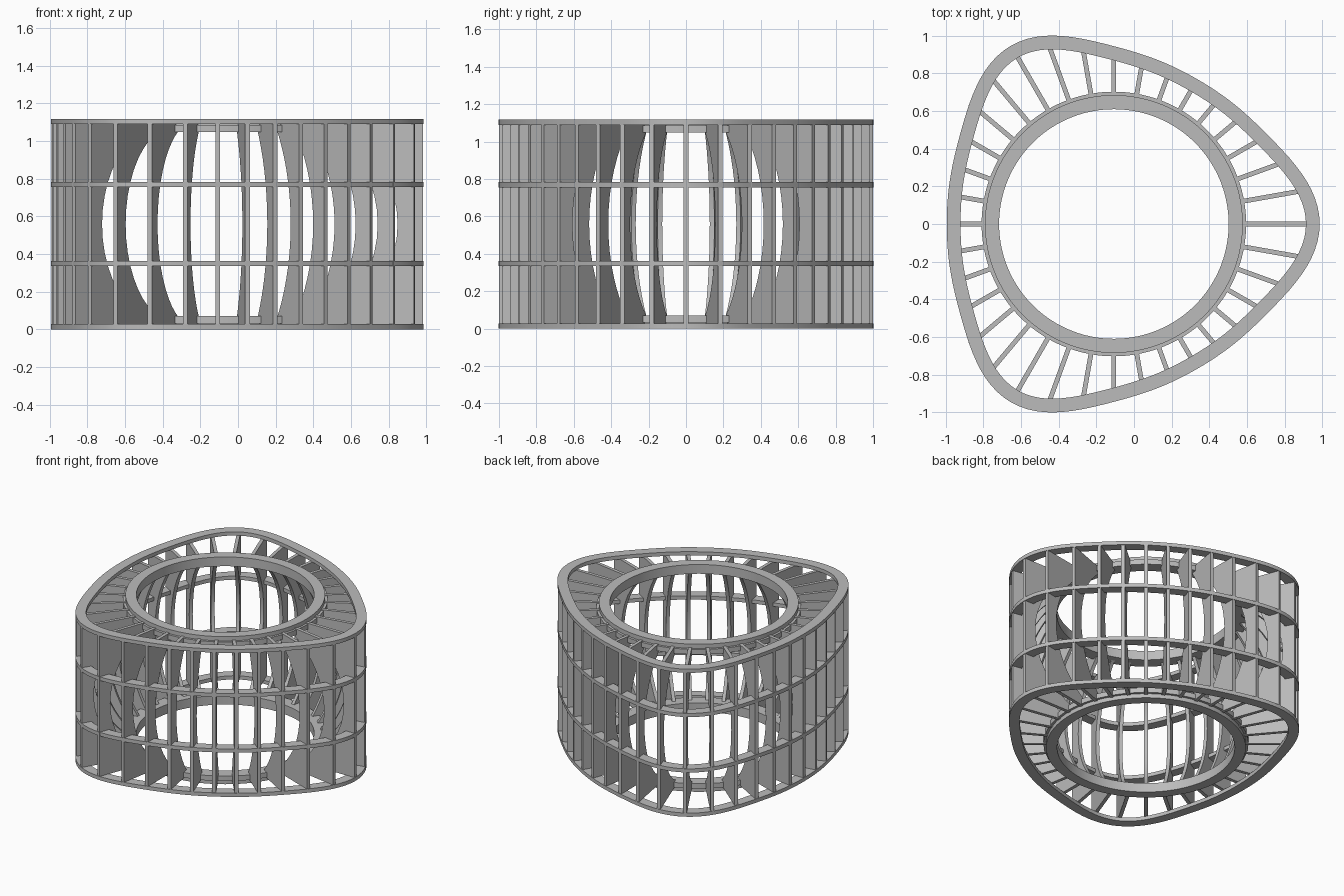
import bpy, bmesh, math
from mathutils import Vector, Matrix

cube = bpy.data.objects.get("Cube")
if cube:
    bpy.data.objects.remove(cube, do_unlink=True)

HEIGHT = 1.118
CENTRE = Vector((-0.107, 0, 0))
RIM_WIDTH = 0.073
PLATE = 0.028
FINS = 36
SEGMENTS = 144

grey = bpy.data.materials.new("plain_grey")
grey.use_nodes = True
grey.diffuse_color = (0.5, 0.5, 0.5, 1)
grey.node_tree.nodes["Principled BSDF"].inputs["Base Color"].default_value = (0.5, 0.5, 0.5, 1)


def outer_radius(a):
    """Three-lobed outline of the shell."""
    return 0.968 + 0.098 * math.cos(3 * a) + 0.023 * math.cos(6 * a) + 0.005 * math.cos(9 * a)


def outline_point(a):
    return Vector((math.cos(a), math.sin(a), 0)) * outer_radius(a)


def lobed(inset):
    """Outline moved inwards by a constant distance."""
    def point(a):
        t = (outline_point(a + 0.001) - outline_point(a - 0.001)).normalized()
        return outline_point(a) - Vector((t.y, -t.x, 0)) * inset
    return point


def circle(radius):
    return lambda a: Vector((math.cos(a), math.sin(a), 0)) * radius


def finish(bm, name):
    bmesh.ops.recalc_face_normals(bm, faces=bm.faces)
    mesh = bpy.data.meshes.new(name)
    bm.to_mesh(mesh)
    bm.free()
    mesh.materials.append(grey)
    obj = bpy.data.objects.new(name, mesh)
    obj.location = CENTRE
    bpy.context.collection.objects.link(obj)
    bpy.ops.object.select_all(action='DESELECT')
    obj.select_set(True)
    bpy.context.view_layer.objects.active = obj
    bpy.ops.object.shade_smooth_by_angle(angle=math.radians(30))
    return obj


def band(name, outer, inner, z0, z1):
    """Closed flat band between two outlines."""
    bm = bmesh.new()
    loops = []
    for i in range(SEGMENTS):
        a = math.tau * i / SEGMENTS
        corners = ((outer, z0), (outer, z1), (inner, z1), (inner, z0))
        loops.append([bm.verts.new(f(a) + Vector((0, 0, z))) for f, z in corners])
    for i, p in enumerate(loops):
        q = loops[(i + 1) % SEGMENTS]
        for k in range(4):
            n = (k + 1) % 4
            bm.faces.new((p[k], q[k], q[n], p[n]))
    return finish(bm, name)


def fin(index):
    """Radial plate with an arched inner edge."""
    a = math.tau * index / FINS
    r_out = outer_radius(a) - 0.004
    mid, z_mid, half = r_out - 0.088, HEIGHT / 2, 0.49
    sag = mid - 0.655
    arc = (half ** 2 + sag ** 2) / (2 * sag)
    low, high = PLATE - 0.002, HEIGHT - PLATE + 0.002
    profile = [(0.66, low), (r_out, low), (r_out, high), (0.66, high)]
    steps = 20
    for i in range(steps + 1):
        dz = half * math.cos(math.pi * i / steps)
        profile.append((mid - arc + math.sqrt(arc ** 2 - dz ** 2), z_mid + dz))
    bm = bmesh.new()
    face = bm.faces.new([bm.verts.new((r, -0.0125, z)) for r, z in profile])
    extruded = bmesh.ops.extrude_face_region(bm, geom=[face])
    moved = [v for v in extruded["geom"] if isinstance(v, bmesh.types.BMVert)]
    bmesh.ops.translate(bm, verts=moved, vec=(0, 0.025, 0))
    bmesh.ops.rotate(bm, verts=bm.verts, matrix=Matrix.Rotation(a, 3, 'Z'))
    return finish(bm, f"fin_{index + 1}")


# Outer rims and the two belts between them
for name, z in (("bottom_rim", 0), ("lower_belt", 0.335),
                ("upper_belt", 0.755), ("top_rim", HEIGHT - PLATE)):
    band(name, lobed(0), lobed(RIM_WIDTH), z, z + PLATE)

# Inner rings, each a flat flange with a slightly wider collar
band("bottom_ring", circle(0.685), circle(0.61), 0, 0.04)
band("bottom_collar", circle(0.703), circle(0.61), 0.032, 0.07)
band("top_ring", circle(0.685), circle(0.61), HEIGHT - 0.04, HEIGHT)
band("top_collar", circle(0.703), circle(0.61), HEIGHT - 0.07, HEIGHT - 0.032)

# Radial fins
for n in range(FINS):
    fin(n)
